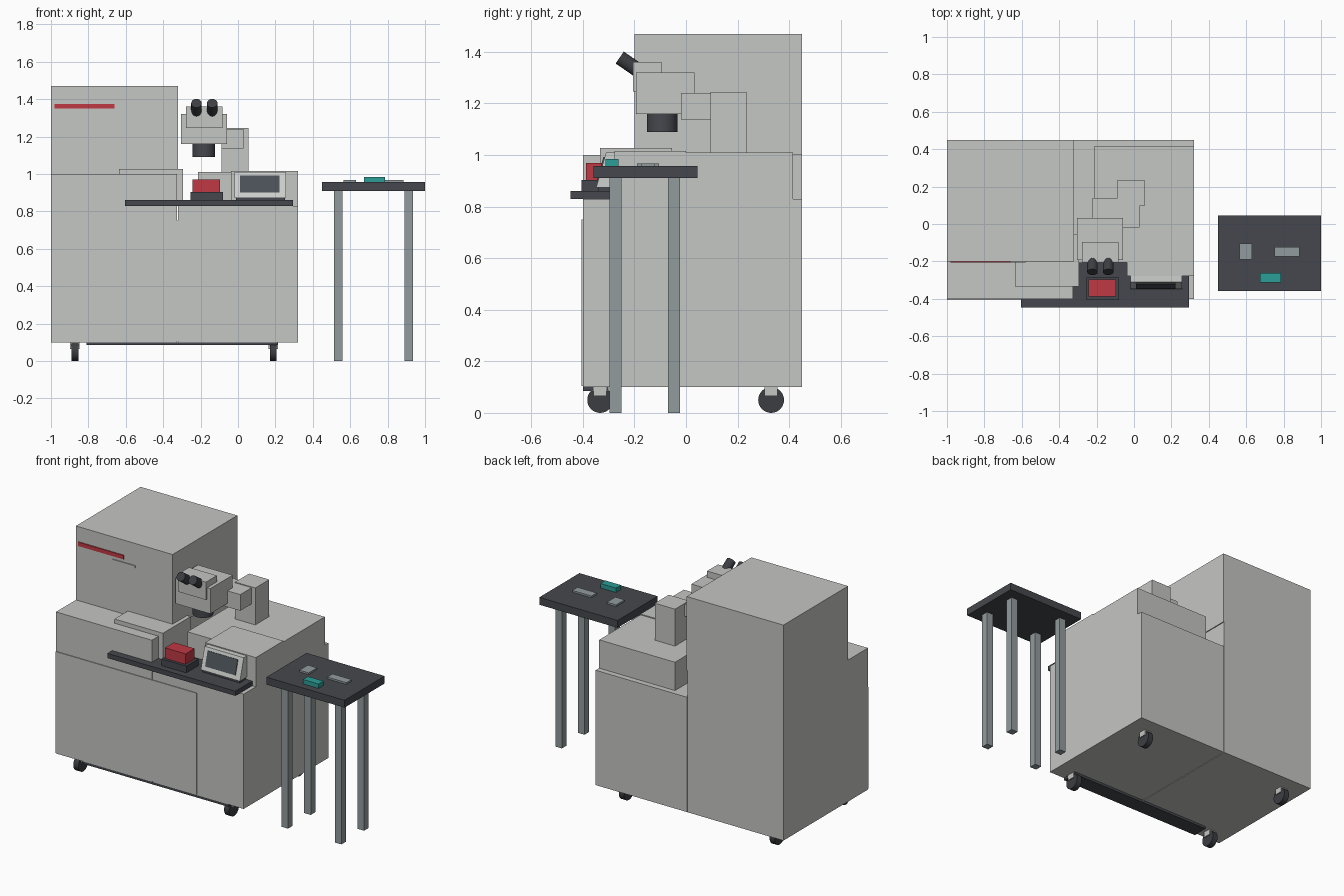
import bpy, bmesh, math
from mathutils import Vector

cube = bpy.data.objects.get("Cube")
if cube:
    bpy.data.objects.remove(cube, do_unlink=True)


def material(name, r, g, b):
    m = bpy.data.materials.new(name)
    m.use_nodes = True
    m.diffuse_color = (r, g, b, 1)
    m.node_tree.nodes["Principled BSDF"].inputs["Base Color"].default_value = (r, g, b, 1)
    return m


shell = material("shell grey", .56, .57, .55)
dark = material("charcoal", .06, .064, .075)
rubber = material("rubber black", .045, .048, .055)
red = material("red", .53, .04, .058)
teal = material("teal", .024, .34, .31)
steel = material("steel grey", .29, .33, .34)
pale = material("pale grey", .62, .64, .62)
glass = material("screen glass", .07, .084, .098)


def finish(name, bm, mat):
    bmesh.ops.recalc_face_normals(bm, faces=bm.faces[:])
    mesh = bpy.data.meshes.new(name)
    bm.to_mesh(mesh)
    bm.free()
    mesh.materials.append(mat)
    obj = bpy.data.objects.new(name, mesh)
    bpy.context.collection.objects.link(obj)
    return obj


def box(name, mat, x, y, z):
    """Box from (min, max) ranges."""
    bm = bmesh.new()
    bmesh.ops.create_cube(bm, size=1)
    for v in bm.verts:
        v.co = Vector([(r[0] + r[1]) / 2 + c * (r[1] - r[0]) for c, r in zip(v.co, (x, y, z))])
    return finish(name, bm, mat)


def rod(name, mat, start, end, radius, sides=32):
    """Cylinder between two points."""
    a, b = Vector(start), Vector(end)
    bm = bmesh.new()
    bmesh.ops.create_cone(bm, cap_ends=True, segments=sides, radius1=radius,
                          radius2=radius, depth=(b - a).length)
    turn = (b - a).to_track_quat('Z', 'Y')
    for v in bm.verts:
        v.co = turn @ v.co + (a + b) / 2
    obj = finish(name, bm, mat)
    bpy.ops.object.select_all(action='DESELECT')
    obj.select_set(True)
    bpy.context.view_layer.objects.active = obj
    bpy.ops.object.shade_smooth_by_angle(angle=math.radians(40))
    return obj


def prism(name, mat, x, profile):
    """Extrude a (y, z) outline along x."""
    bm = bmesh.new()
    face = bm.faces.new([bm.verts.new((x[0], y, z)) for y, z in profile])
    moved = bmesh.ops.extrude_face_region(bm, geom=[face])["geom"]
    for v in moved:
        if isinstance(v, bmesh.types.BMVert):
            v.co.x = x[1]
    return finish(name, bm, mat)


# Cabinet
box("base_right", shell, (-1, -.326), (-.40, .45), (.1, .83))
box("base_left", shell, (-.322, .32), (-.40, .45), (.1, .83))
box("door_panel", shell, (-1, -.01), (-.405, -.39), (.105, .75))
box("side_block", shell, (-1, -.326), (-.40, .45), (.83, 1.0))
box("tower", shell, (-1, -.32), (-.2, .45), (1.0, 1.47))
box("tower_stripe", red, (-.98, -.66), (-.206, -.198), (1.35, 1.375))
box("tower_handle", shell, (-.74, -.58), (-.206, -.198), (1.315, 1.33))
box("stage_cover", shell, (-.635, -.295), (-.333, -.055), (.84, 1.027))
box("rear_deck", shell, (-.213, .32), (-.205, .415), (.83, 1.01))
box("monitor_housing", shell, (-.037, .32), (-.278, 0), (.83, 1.016))
box("kick_plate", dark, (-.81, .21), (-.40, -.3), (.085, .1))

# Casters
for side, x in (("right", -.872), ("left", .188)):
    for end, y in (("front", -.333), ("rear", .33)):
        rod(f"wheel_{end}_{side}", rubber, (x - .018, y, .05), (x + .018, y, .05), .05)
        box(f"caster_bracket_{end}_{side}", shell, (x - .025, x + .025),
            (y - .025, y + .025), (.065, .1))

# Front tray and the device on it
box("tray", dark, (-.605, .295), (-.447, -.205), (.83, .86))
box("device_base", dark, (-.253, -.08), (-.405, -.285), (.86, .903))
box("device_body", red, (-.242, -.097), (-.388, -.298), (.903, .97))

# Tilted monitor
prism("monitor", pale, (-.018, .257),
      [(-.348, .875), (-.31, 1.01), (-.27, 1.01), (-.27, .875)])
prism("monitor_screen", glass, (.01, .222),
      [(-.345, .902), (-.32, .993), (-.314, .991), (-.339, .9)])
box("monitor_foot", dark, (-.01, .25), (-.34, -.27), (.86, .875))

# Microscope
box("scope_column", shell, (-.087, .055), (.095, .235), (1.01, 1.245))
box("scope_arm", shell, (-.087, .03), (-.02, .095), (1.137, 1.24))
box("scope_link", shell, (-.222, -.08), (.02, .14), (1.165, 1.24))
box("scope_head", shell, (-.305, -.06), (-.193, .032), (1.16, 1.32))
box("eyepiece_block", shell, (-.278, -.082), (-.205, -.095), (1.247, 1.36))
rod("objective", dark, (-.182, -.092, 1.09), (-.182, -.092, 1.17), .06)
for side, x in (("right", -.222), ("left", -.138)):
    rod(f"eyepiece_{side}", rubber, (x, -.257, 1.378), (x, -.17, 1.318), .028)

# Side table
box("table_top", dark, (.45, 1), (-.358, .045), (.91, .957))
for side, x in (("right", .537), ("left", .912)):
    for end, y in (("front", -.274), ("rear", -.046)):
        box(f"table_leg_{end}_{side}", steel, (x - .023, x + .023), (y - .023, y + .023), (0, .91))
box("small_pad", steel, (.565, .63), (-.19, -.105), (.957, .968))
box("long_pad", steel, (.75, .885), (-.175, -.122), (.957, .968))
box("teal_box", teal, (.675, .785), (-.312, -.262), (.957, .985))
